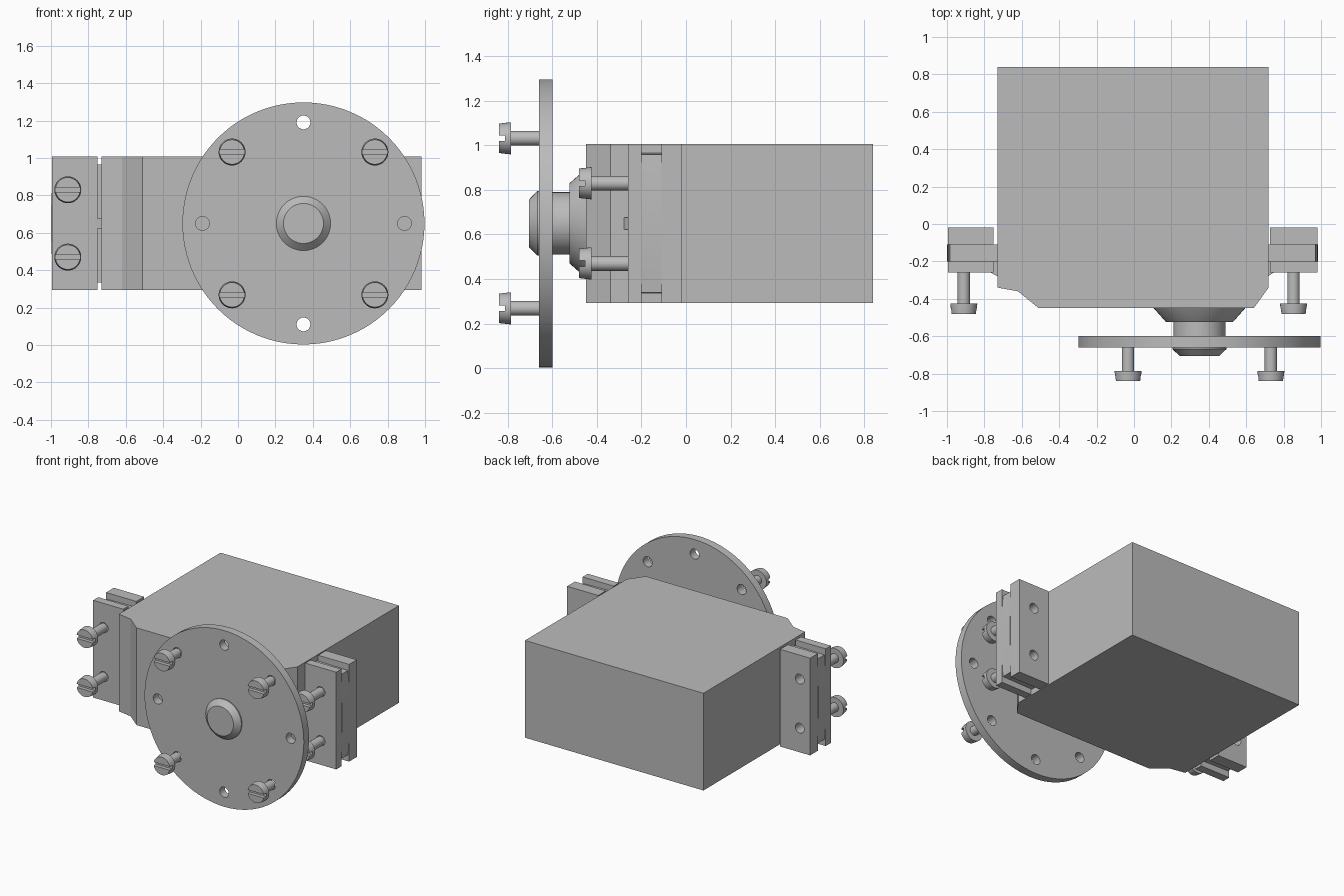
import bpy, bmesh, math
from mathutils import Matrix, Vector

if "Cube" in bpy.data.objects:
    bpy.data.objects.remove(bpy.data.objects["Cube"])

grey = bpy.data.materials.new("plain_grey")
grey.use_nodes = True
GREY = (0.5, 0.5, 0.5, 1)
grey.diffuse_color = GREY
grey.node_tree.nodes["Principled BSDF"].inputs["Base Color"].default_value = GREY

MID_Z = 0.65            # height of the shaft and middle of the case
HALF_H = 0.357          # half the case height
HUB_X = 0.35            # shaft position across the case


def finish(name, bm, smooth=False):
    bmesh.ops.recalc_face_normals(bm, faces=bm.faces)
    mesh = bpy.data.meshes.new(name)
    bm.to_mesh(mesh)
    bm.free()
    obj = bpy.data.objects.new(name, mesh)
    bpy.context.collection.objects.link(obj)
    mesh.materials.append(grey)
    if smooth:
        shade(obj)
    return obj


def shade(obj):
    bpy.ops.object.select_all(action='DESELECT')
    obj.select_set(True)
    bpy.context.view_layer.objects.active = obj
    bpy.ops.object.shade_smooth_by_angle(angle=math.radians(30))


def prism(name, points, along):
    """Extrude a closed outline by a vector."""
    bm = bmesh.new()
    face = bm.faces.new([bm.verts.new(p) for p in points])
    new = bmesh.ops.extrude_face_region(bm, geom=[face])["geom"]
    bmesh.ops.translate(bm, vec=along, verts=[v for v in new if isinstance(v, bmesh.types.BMVert)])
    return finish(name, bm)


def box(name, x, y, z):
    return prism(name, [(x[0], y[0], z[0]), (x[1], y[0], z[0]), (x[1], y[0], z[1]), (x[0], y[0], z[1])],
                 (0, y[1] - y[0], 0))


def turned(name, profile, x, z, sides=48):
    """Solid of revolution about a front-to-back axis; profile is (y, radius)."""
    bm = bmesh.new()
    rings = []
    for y, r in profile:
        rings.append([bm.verts.new((x + r * math.cos(a), y, z + r * math.sin(a)))
                      for a in (math.tau * i / sides for i in range(sides))])
    for a, b in zip(rings, rings[1:]):
        for i in range(sides):
            j = (i + 1) % sides
            bm.faces.new((a[i], a[j], b[j], b[i]))
    bm.faces.new(rings[0])
    bm.faces.new(rings[-1])
    return finish(name, bm, True)


def cut(obj, cutters):
    """Subtract the cutters and bake the result."""
    for c in cutters:
        c.hide_render = True
        mod = obj.modifiers.new("cut", 'BOOLEAN')
        mod.operation, mod.solver, mod.object = 'DIFFERENCE', 'EXACT', c
    graph = bpy.context.evaluated_depsgraph_get()
    mesh = bpy.data.meshes.new_from_object(obj.evaluated_get(graph))
    obj.modifiers.clear()
    obj.data = mesh
    shade(obj)


def drop(cutters):
    for c in cutters:
        bpy.data.objects.remove(c)


# Motor case with chamfered front corners
outline = [(-0.73, 0.84), (-0.73, -0.34), (-0.62, -0.36), (-0.51, -0.45),
           (0.64, -0.45), (0.72, -0.34), (0.72, 0.84)]
prism("case", [(x, y, MID_Z - HALF_H) for x, y in outline], (0, 0, 2 * HALF_H))

# Output shaft
turned("shaft_collar", [(-0.44, 0.25), (-0.45, 0.245), (-0.523, 0.18)], HUB_X, MID_Z)
turned("shaft", [(-0.5, 0.14), (-0.62, 0.14)], HUB_X, MID_Z)
turned("shaft_cap", [(-0.65, 0.145), (-0.668, 0.145), (-0.705, 0.107)], HUB_X, MID_Z)

# Round horn with a ring of eight holes
horn = turned("horn_disc", [(-0.66, 0.647), (-0.6, 0.647)], HUB_X, MID_Z, 96)
spots = [(HUB_X + 0.54 * math.cos(a), MID_Z + 0.54 * math.sin(a))
         for a in (math.tau * i / 8 for i in range(8))]
holes = [turned("hole_cutter", [(-0.8, 0.037), (-0.5, 0.037)], x, z, 24) for x, z in spots]
cut(horn, holes)
drop(holes)

# One slotted screw, its head facing the front and its tip at y = 0
head = turned("screw_head", [(-0.18, 0.066), (-0.13, 0.072), (-0.125, 0.072)], 0, 0, 32)
slot = box("slot_cutter", (-0.1, 0.1), (-0.2, -0.153), (-0.013, 0.013))
cut(head, [slot])
drop([slot])
stem = turned("screw_stem", [(-0.13, 0.033), (0, 0.033)], 0, 0, 24)
head.data.transform(Matrix.Identity(4))


def screw(name, x, y, z, stretch):
    for part, src in (("head", head), ("stem", stem)):
        obj = bpy.data.objects.new(f"{name}_{part}", src.data)
        bpy.context.collection.objects.link(obj)
        if part == "head":
            obj.location = Vector((x, y - stretch, z))
        else:
            obj.location = (x, y, z)
            obj.scale.y = 1 + stretch / 0.13


for i, (x, z) in enumerate(spots[1::2]):
    screw(f"horn_screw_{i + 1}", x, -0.66, z, 0)

# Mounting ears: two plates around a slightly bowed core, with a rib to the case
for side, s, inner, outer, wall, screw_x in (("right", -1, -0.75, -0.995, -0.72, -0.91),
                                             ("left", 1, 0.728, 0.98, 0.71, 0.853)):
    low, high = MID_Z - HALF_H, MID_Z + HALF_H
    front = box(f"{side}_ear_front", (inner, outer), (-0.26, -0.2), (low, high))
    back = box(f"{side}_ear_back", (inner, outer), (-0.11, -0.02), (low, high))
    bow = [(outer + s * (0.005 - 0.015 * t * t), -0.2, MID_Z + 0.31 * t)
           for t in (k / 6 - 1 for k in range(13))]
    core = prism(f"{side}_ear_core", [(wall, -0.2, MID_Z - 0.315)] + bow + [(wall, -0.2, MID_Z + 0.315)],
                 (0, 0.09, 0))
    prism(f"{side}_ear_rib", [(wall, -0.2, MID_Z - 0.027), (wall, -0.285, MID_Z - 0.027),
                              (inner + s * 0.025, -0.255, MID_Z - 0.027),
                              (inner + s * 0.025, -0.2, MID_Z - 0.027)], (0, 0, 0.054))
    heights = (MID_Z - 0.18, MID_Z + 0.18)
    holes = [turned("hole_cutter", [(-0.3, 0.036), (0.1, 0.036)], screw_x, z, 24) for z in heights]
    for part in (front, back, core):
        cut(part, holes)
    drop(holes)
    for place, z in zip(("lower", "upper"), heights):
        screw(f"{side}_ear_screw_{place}", screw_x, -0.26, z, 0.04)

drop([head, stem])
